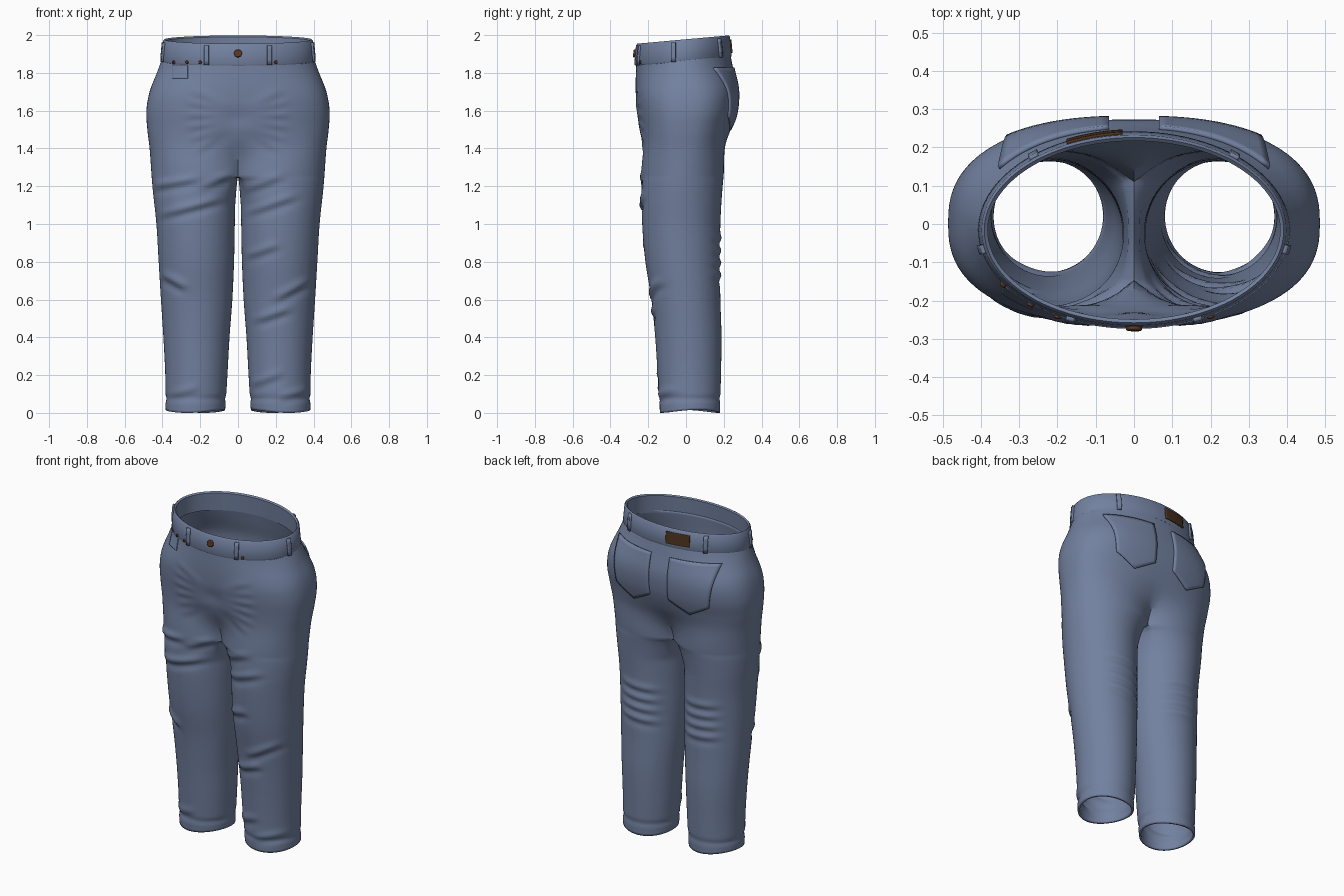
import bpy, bmesh, math
from math import sin, cos, pi, exp
from mathutils import Vector
from mathutils.bvhtree import BVHTree

if "Cube" in bpy.data.objects:
    bpy.data.objects.remove(bpy.data.objects["Cube"])


def material(name, rgb):
    m = bpy.data.materials.new(name)
    m.use_nodes = True
    m.diffuse_color = (*rgb, 1)
    bsdf = m.node_tree.nodes["Principled BSDF"]
    bsdf.inputs["Base Color"].default_value = (*rgb, 1)
    bsdf.inputs["Roughness"].default_value = 0.8
    return m


denim = material("denim blue", (0.17, 0.22, 0.35))
leather = material("brown leather", (0.07, 0.032, 0.012))
copper = material("dark copper", (0.11, 0.04, 0.015))


def finish(bm, name, mat, thickness=0, offset=-1):
    mesh = bpy.data.meshes.new(name)
    bm.to_mesh(mesh)
    bm.free()
    ob = bpy.data.objects.new(name, mesh)
    bpy.context.collection.objects.link(ob)
    mesh.materials.append(mat)
    if thickness:
        mod = ob.modifiers.new("cloth", "SOLIDIFY")
        mod.thickness, mod.offset = thickness, offset
    bpy.ops.object.select_all(action="DESELECT")
    bpy.context.view_layer.objects.active = ob
    ob.select_set(True)
    bpy.ops.object.shade_smooth_by_angle(angle=math.radians(40))
    return ob


def smooth(a, b, v):
    t = min(1, max(0, (v - a) / (b - a)))
    return t * t * (3 - 2 * t)


# Tailoring profile: height, outer half-width, front, back, inner leg
PROFILE = [
    (0, .383, -.138, .18, .068), (.2, .385, -.15, .185, .056),
    (.4, .395, -.163, .188, .045), (.6, .408, -.183, .182, .03),
    (.8, .42, -.215, .18, .021), (1, .432, -.232, .182, .017),
    (1.2, .453, -.236, .194, .012), (1.4, .468, -.24, .217, 0),
    (1.5, .48, -.248, .24, 0), (1.6, .485, -.26, .266, 0),
    (1.7, .468, -.266, .272, 0), (1.8, .43, -.266, .25, 0),
    (1.9, .393, -.262, .23, 0)]


def profile(z):
    i = max(j for j in range(len(PROFILE) - 1) if PROFILE[j][0] <= z)
    q = [PROFILE[min(max(k, 0), len(PROFILE) - 1)] for k in range(i - 1, i + 3)]
    h = q[2][0] - q[1][0]
    t = (z - q[1][0]) / h
    out = []
    for c in range(1, 5):
        m1 = (q[2][c] - q[0][c]) / (q[2][0] - q[0][0]) * h
        m2 = (q[3][c] - q[1][c]) / (q[3][0] - q[1][0]) * h
        a, b = q[1][c], q[2][c]
        out.append(a + m1 * t + (3 * (b - a) - 2 * m1 - m2) * t**2
                   + (2 * (a - b) + m1 + m2) * t**3)
    return out


CROTCH, TOP, ARC, INNER, GAP = 1.25, 1.88, 52, 16, math.radians(40)


def leg_point(phi, z):
    out, front, back, inn = profile(z)
    k = min(1, max(0, (CROTCH - z) / .15)) ** .5
    full = inn + (out - inn) * (1 - cos(phi)) / 2
    flat = out * max(0, (cos(GAP) - cos(phi)) / (1 + cos(GAP)))
    y = (front + back) / 2 - (back - front) / 2 * sin(phi)
    lift = (1 - smooth(0, .12, z)) * .008 * (1 + sin(2 * phi + 1))
    return Vector((k * full + (1 - k) * flat, y, z + lift))


def hip_point(s, z):
    out, front, back, _ = profile(z)
    power = 2 / (2 + .5 * smooth(1.88, 1.65, z)) if z < 1.65 else \
        2 / (2 + .5 * (1 - smooth(1.65, 1.88, z)))
    c = cos(pi * s)
    y = (front + back) / 2 - (back - front) / 2 * math.copysign(abs(c) ** power, c)
    p = Vector((out * max(0, sin(pi * s)) ** power, y, z))
    t = (1 - smooth(CROTCH, 1.56, z)) ** 1.4
    p = p.lerp(leg_point(GAP + s * 2 * (pi - GAP), z), t)
    p.z += .09 * p.y * smooth(1.6, 1.85, z)
    if s in (0, 1):
        p.x = 0
    return p


# Trouser body: half hip and one leg, then mirrored
bm = bmesh.new()


def bridge(a, b, closed):
    for i in range(len(a) if closed else len(a) - 1):
        j = (i + 1) % len(a)
        bm.faces.new((a[i], a[j], b[j], b[i]))


hip_rows = 50
row = None
for r in range(hip_rows + 1):
    z = TOP + (CROTCH - TOP) * r / hip_rows
    new = [bm.verts.new(hip_point(i / ARC, z)) for i in range(ARC + 1)]
    if row:
        bridge(row, new, False)
    row = new
angles = [GAP + i / ARC * 2 * (pi - GAP) for i in range(ARC + 1)]
angles += [2 * pi - GAP + i / INNER * 2 * GAP for i in range(1, INNER)]
for phi in angles[ARC + 1:]:
    p = leg_point(phi, CROTCH)
    p.x = 0
    row.append(bm.verts.new(p))
leg_rows = 96
for r in range(1, leg_rows + 1):
    z = CROTCH * (1 - r / leg_rows)
    new = [bm.verts.new(leg_point(phi, z)) for phi in angles]
    bridge(row, new, True)
    row = new
copy = bmesh.ops.duplicate(bm, geom=bm.verts[:] + bm.edges[:] + bm.faces[:])["geom"]
for v in copy:
    if isinstance(v, bmesh.types.BMVert):
        v.co.x *= -1
bmesh.ops.remove_doubles(bm, verts=[v for v in bm.verts if abs(v.co.x) < 1e-5], dist=1e-5)
bmesh.ops.recalc_face_normals(bm, faces=bm.faces[:])
if max(bm.faces, key=lambda f: f.calc_center_median().x).normal.x < 0:
    bmesh.ops.reverse_faces(bm, faces=bm.faces[:])

# Cloth folds: start x, start z, end x, end z, height (front)
FOLDS = [(-.46, 1.2, -.2, 1.25, .011), (-.42, 1.05, -.08, 1.14, .012),
         (-.4, .74, -.26, .66, .012), (.04, 1.06, .32, 1.16, .011),
         (.03, 1.18, .25, 1.27, .009), (-.2, 1.2, -.03, 1.27, .008),
         (.04, .83, .22, .9, .01), (.08, .49, .28, .56, .011),
         (.18, .6, .38, .71, .011), (.06, .15, .24, .22, .008),
         (-.36, .1, -.2, .14, .006), (.2, .08, .38, .13, .007)]
folds = [(*f, -1) for f in FOLDS]
for side in (-1, 1):
    for i in range(6):
        a = -.75 + i * .28
        folds.append((side * .06, 1.57 + .08 * sin(a), side * (.08 + .2 * cos(a)),
                      1.56 + .26 * sin(a), .0055, -1))
    for i in range(4):
        z = .72 + i * .065
        folds.append((side * .08, z, side * .34, z + .02, .008, 1))
bm.normal_update()
moves = []
for v in bm.verts:
    x, y, z = v.co
    d = -.005 * exp(-((z - .075) / .014) ** 2)
    d -= .012 * exp(-(x / .05) ** 2 - ((z - 1.56) / .05) ** 2) * (y < 0)
    for x1, z1, x2, z2, amp, side in folds:
        facing = max(0, v.normal.y * side)
        length = math.hypot(x2 - x1, z2 - z1)
        ux, uz = (x2 - x1) / length, (z2 - z1) / length
        along = ((x - x1) * ux + (z - z1) * uz) / length * 2 - 1
        if not facing or abs(along) > 1.6:
            continue
        across = (z - z1) * ux - (x - x1) * uz
        across *= math.copysign(1, ux)
        w = .021
        ridge = exp(-(across / w) ** 2) - .7 * exp(-((across + 1.7 * w) / w) ** 2)
        d += amp * ridge * exp(-(along * 1.2) ** 4) * min(1, facing * 2)
    moves.append(v.normal * d)
for v, m in zip(bm.verts, moves):
    v.co += m
bm.normal_update()
body_tree = BVHTree.FromBMesh(bm)
finish(bm, "trouser_body", denim, .012)

# Waistband: closed profile swept round the waist
bm = bmesh.new()
BAND = [(.008, 1.862), (.012, 1.872), (.003, 1.97), (-.004, 1.978),
        (-.013, 1.971), (-.008, 1.862)]
steps = 96
loops = []
for i in range(steps):
    a = 2 * pi * i / steps
    ring = []
    for o, z in BAND:
        y = -.016 - (.246 + o) * cos(a)
        ring.append(bm.verts.new(((.395 + o) * sin(a), y, z + .09 * y)))
    loops.append(ring)
for i in range(steps):
    bridge(loops[i - 1], loops[i], True)
bmesh.ops.recalc_face_normals(bm, faces=bm.faces[:])
band_tree = BVHTree.FromBMesh(bm)
finish(bm, "waistband", denim)


def hit(tree, a, u, z):
    """Point and normal on the cloth, seen from compass angle a."""
    n, t = Vector((sin(a), -cos(a), 0)), Vector((cos(a), sin(a), 0))
    p, normal, _, _ = tree.ray_cast(n * 2 + t * u + Vector((0, 0, z)), -n)
    return p, normal if normal.dot(n) > 0 else -normal


def drape(name, tree, a, edges, thick, mat, n=14):
    """Patch laid on the cloth; edges(s, t) gives across and height."""
    bm = bmesh.new()
    grid = []
    for j in range(n + 1):
        grid.append([])
        for i in range(n + 1):
            p, normal = hit(tree, a, *edges(i / n, j / n))
            grid[j].append(bm.verts.new(p + normal * thick * .25))
    for j in range(n):
        for i in range(n):
            bm.faces.new((grid[j][i], grid[j][i + 1], grid[j + 1][i + 1], grid[j + 1][i]))
    return finish(bm, name, mat, thick, 0)


def box(u1, u2, z1, z2):
    return lambda s, t: (u1 + (u2 - u1) * s, z1 + (z2 - z1) * t)


# Back pockets with pointed bottoms
for side, label in ((1, "right"), (-1, "left")):
    def pocket(s, t, side=side):
        bottom = 1.57 - .07 * (1 - abs(2 * s - 1))
        return side * (.065 + s * (.25 + .035 * t)), bottom + (1.825 - bottom) * t
    drape(label + "_back_pocket", body_tree, pi, pocket, .014, denim)

# Small coin pocket and leather patch
drape("coin_pocket", body_tree, 0, box(-.345, -.265, 1.77, 1.84), .006, denim)
drape("waist_patch", band_tree, pi, box(.03, .175, 1.905, 1.975), .009, leather)

# Belt loops
for name, a, u in (("front_right", 0, -.165), ("front_left", 0, .165),
                   ("side_left", pi / 2, -.065), ("side_right", -pi / 2, .065),
                   ("back_left", pi, -.26), ("back_right", pi, .26)):
    y = hit(band_tree, a, u, 1.92)[0].y * .09
    drape(name + "_belt_loop", band_tree, a,
          box(u - .011, u + .011, 1.866 + y, 1.966 + y), .014, denim, 4)


# Button and rivets
def stud(name, tree, x, z, radius, depth):
    p, normal = hit(tree, 0, x, z)
    bpy.ops.mesh.primitive_cylinder_add(vertices=24, radius=radius, depth=depth, location=p)
    ob = bpy.context.object
    ob.name = name
    ob.rotation_euler = normal.to_track_quat("Z", "Y").to_euler()
    ob.data.materials.append(copper)
    bev = ob.modifiers.new("rounded", "BEVEL")
    bev.width, bev.segments = depth * .2, 2
    bpy.ops.object.shade_smooth_by_angle(angle=math.radians(40))


stud("waist_button", band_tree, 0, 1.903, .021, .02)
for i, x in enumerate((-.34, -.27, -.2, .2)):
    stud("rivet_%d" % (i + 1), band_tree, x, 1.856, .009, .014)
